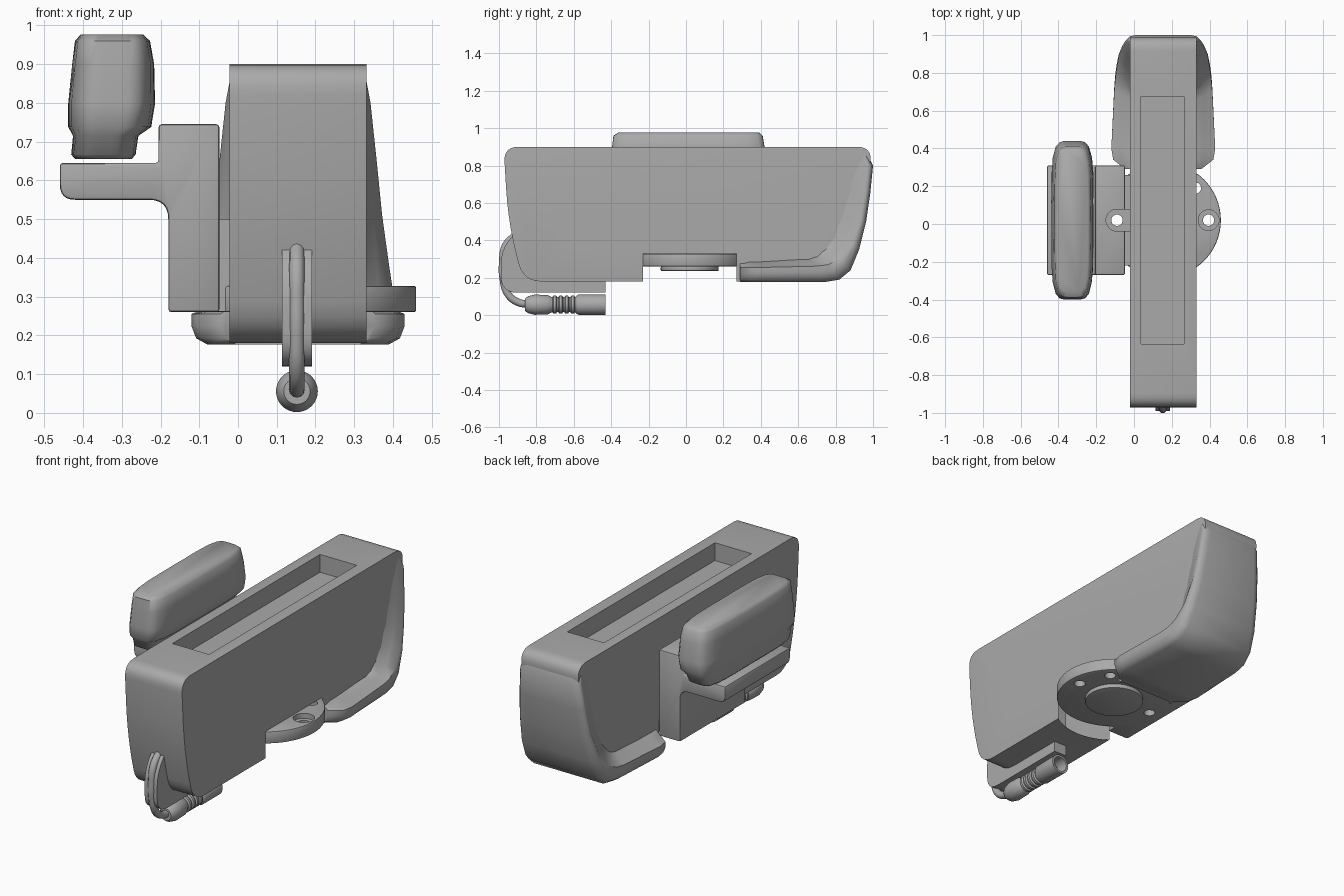
import bpy, bmesh, math, random
from mathutils import Vector

random.seed(4)
old = bpy.data.objects.get("Cube")
if old:
    bpy.data.objects.remove(old)

grey = bpy.data.materials.new("mid_grey")
grey.use_nodes = True
colour = (0.4, 0.4, 0.4, 1)
grey.diffuse_color = colour
grey.node_tree.nodes["Principled BSDF"].inputs["Base Color"].default_value = colour


def finish(name, bm):
    bmesh.ops.recalc_face_normals(bm, faces=bm.faces)
    mesh = bpy.data.meshes.new(name)
    bm.to_mesh(mesh)
    bm.free()
    mesh.materials.append(grey)
    ob = bpy.data.objects.new(name, mesh)
    bpy.context.collection.objects.link(ob)
    return ob


def loft(name, rings):
    """Skin a list of closed rings and cap both ends."""
    bm = bmesh.new()
    rows = [[bm.verts.new(p) for p in ring] for ring in rings]
    n = len(rows[0])
    for a, b in zip(rows, rows[1:]):
        for i in range(n):
            j = (i + 1) % n
            bm.faces.new((a[i], a[j], b[j], b[i]))
    bm.faces.new(rows[0])
    bm.faces.new(rows[-1])
    return finish(name, bm)


def rounded(corners, steps=6):
    """Outline from (a, b, radius) corners."""
    out = []
    for i, (a, b, r) in enumerate(corners):
        p = Vector((a, b))
        q0 = Vector(corners[i - 1][:2])
        q1 = Vector(corners[(i + 1) % len(corners)][:2])
        if r == 0:
            out.append(p)
            continue
        s, e = p + (q0 - p).normalized() * r, p + (q1 - p).normalized() * r
        for k in range(steps + 1):
            t = k / steps
            out.append(s * (1 - t) ** 2 + p * 2 * t * (1 - t) + e * t * t)
    return out


def prism(name, pts, axis, lo, hi):
    place = {"x": lambda p, c: (c, p[0], p[1]),
             "y": lambda p, c: (p[0], c, p[1]),
             "z": lambda p, c: (p[0], p[1], c)}[axis]
    return loft(name, [[place(p, c) for p in pts] for c in (lo, hi)])


def circle(x, y, r, n=48):
    return [(x + r * math.cos(math.tau * i / n), y + r * math.sin(math.tau * i / n))
            for i in range(n)]


def rect(a0, a1, b0, b1):
    return [(a0, b0), (a1, b0), (a1, b1), (a0, b1)]


def activate(ob):
    bpy.ops.object.select_all(action="DESELECT")
    ob.select_set(True)
    bpy.context.view_layer.objects.active = ob


def bevel(ob, width, segments=3, angle=50):
    activate(ob)
    m = ob.modifiers.new("bevel", "BEVEL")
    m.width, m.segments = width, segments
    m.limit_method, m.angle_limit = "ANGLE", math.radians(angle)
    bpy.ops.object.modifier_apply(modifier=m.name)


def cut(ob, cutter):
    activate(ob)
    m = ob.modifiers.new("cut", "BOOLEAN")
    m.operation, m.object, m.solver = "DIFFERENCE", cutter, "EXACT"
    bpy.ops.object.modifier_apply(modifier=m.name)
    bpy.data.objects.remove(cutter)


def smooth(ob, angle=35):
    activate(ob)
    bpy.ops.object.shade_smooth_by_angle(angle=math.radians(angle))


CX, CY = 0.155, 0.02   # mounting axis

# Main body: long rounded slab
body = prism("body", rounded([(-0.975, 0.9, 0.08), (-0.95, 0.48, 0.2), (-0.87, 0.18, 0.1),
                              (0.85, 0.18, 0.12), (0.955, 0.48, 0.2), (0.995, 0.9, 0.08)]),
             "x", -0.022, 0.332)
bevel(body, 0.04, 5)
cut(body, prism("top_pocket", rect(0.037, 0.265, -0.635, 0.675), "z", 0.8, 1.0))
cut(body, prism("flange_seat", circle(CX, CY, 0.307, 64), "z", 0.1, 0.33))
slot = rounded([(-0.7, 0.52, 0.04), (-0.65, 0.36, 0.03), (0.68, 0.36, 0.03), (0.73, 0.52, 0.04)])
for lo, hi in ((0.315, 0.4), (-0.1, -0.005)):
    cut(body, prism("side_slot", slot, "x", lo, hi))
smooth(body)

# Flared heel: outer, rim and root points (y, z) with half width
stations = [((0.965, 0.87), (0.95, 0.87), (0.90, 0.87), 0.174),
            ((1.0, 0.8), (0.97, 0.8), (0.86, 0.8), 0.187),
            ((0.985, 0.65), (0.953, 0.65), (0.83, 0.65), 0.203),
            ((0.963, 0.5), (0.93, 0.51), (0.80, 0.52), 0.217),
            ((0.925, 0.35), (0.885, 0.38), (0.77, 0.42), 0.235),
            ((0.88, 0.24), (0.82, 0.3), (0.73, 0.36), 0.247),
            ((0.82, 0.19), (0.76, 0.27), (0.69, 0.32), 0.255),
            ((0.74, 0.177), (0.7, 0.262), (0.65, 0.305), 0.26),
            ((0.4, 0.177), (0.4, 0.255), (0.4, 0.29), 0.275),
            ((0.34, 0.177), (0.34, 0.255), (0.34, 0.29), 0.265),
            ((0.29, 0.177), (0.29, 0.255), (0.29, 0.29), 0.2)]
rings = []
for outer, rim, root, w in stations:
    o, r = Vector(outer), Vector(rim)
    half = [(0.165, Vector(root)), (w * 0.5 + 0.085, r.lerp(Vector(root), 0.35)), (w, r),
            (w, r.lerp(o, 0.4)), (w - 0.012, r.lerp(o, 0.8)), (w - 0.04, o)]
    ring = [(CX + h, p.x, p.y) for h, p in half]
    ring += [(CX - h, p.x, p.y) for h, p in reversed(half)]
    rings.append(ring)
smooth(loft("flared_heel", rings), 50)

# Round mounting flange, with screw holes and a raised pad below
flange = prism("mounting_flange", circle(CX, CY, 0.305, 64), "z", 0.26, 0.328)
bevel(flange, 0.006, 2)
for dx, dy in ((0.24, 0), (-0.245, 0), (0.17, 0.17)):
    cut(flange, prism("screw_hole", circle(CX + dx, CY + dy, 0.03, 24), "z", 0.2, 0.4))
cut(flange, prism("counterbore", circle(CX + 0.24, CY, 0.055, 32), "z", 0.3, 0.4))
smooth(flange)
pad = prism("flange_pad", circle(CX, CY, 0.155), "z", 0.236, 0.262)
bevel(pad, 0.006, 2)
smooth(pad)

# Side bracket with shelf arm
bracket = prism("side_bracket", rounded([(-0.048, 0.26, 0), (-0.18, 0.26, 0), (-0.18, 0.55, 0.05),
                                         (-0.46, 0.55, 0.04), (-0.46, 0.645, 0),
                                         (-0.205, 0.645, 0), (-0.205, 0.745, 0),
                                         (-0.048, 0.745, 0)]), "y", -0.27, 0.31)
bevel(bracket, 0.008, 2)
spacer = prism("bracket_spacer", rect(-0.055, 0.0, 0.262, 0.5), "y", -0.22, 0.26)
for part in (bracket, spacer):
    cut(part, prism("screw_channel", circle(-0.09, CY, 0.058, 32), "z", 0.33, 0.8))
    cut(part, prism("channel_mouth", rect(-0.09, 0.02, CY - 0.057, CY + 0.057), "z", 0.331, 0.81))
    cut(part, prism("screw_hole", circle(-0.09, CY, 0.03, 24), "z", 0.2, 0.4))
    smooth(part)

# Lumpy hand unit resting above the shelf: z, x range, y range
levels = [(0.655, -0.42, -0.275, -0.34, 0.38), (0.667, -0.43, -0.265, -0.36, 0.40),
          (0.715, -0.425, -0.258, -0.38, 0.42), (0.738, -0.437, -0.225, -0.40, 0.435),
          (0.80, -0.437, -0.215, -0.40, 0.44), (0.9, -0.427, -0.217, -0.395, 0.42),
          (0.96, -0.42, -0.228, -0.388, 0.41), (0.977, -0.405, -0.245, -0.36, 0.39)]
rings = []
for z, x0, x1, y0, y1 in levels:
    ring = []
    for i in range(40):
        a = math.tau * (i + 0.5) / 40
        c, s = math.cos(a), math.sin(a)
        k = (abs(c) ** 5 + abs(s) ** 5) ** -0.2
        wob = 1 + random.uniform(-0.012, 0.012)
        ring.append(((x0 + x1) / 2 + (x1 - x0) / 2 * c * k * wob,
                     (y0 + y1) / 2 + (y1 - y0) / 2 * s * k, z))
    rings.append(ring)
smooth(loft("hand_unit", rings), 50)

# Cable guide: two cheeks around a thin web
guide = rounded([(-0.9, 0.45, 0.02), (-0.99, 0.36, 0.09), (-0.99, 0.12, 0.09),
                 (-0.43, 0.12, 0), (-0.43, 0.45, 0)])
for name, lo, hi in (("guide_cheek_right", 0.113, 0.135), ("guide_cheek_left", 0.169, 0.191)):
    smooth(prism(name, guide, "x", lo, hi))
smooth(prism("guide_web", [(max(p.x, -0.965), p.y) for p in guide], "x", 0.13, 0.174))

# Cable
path = [(-0.91, 0.43), (-0.965, 0.37), (-0.98, 0.28), (-0.978, 0.2),
        (-0.95, 0.11), (-0.9, 0.07), (-0.84, 0.057)]
curve = bpy.data.curves.new("cable", "CURVE")
curve.dimensions = "3D"
curve.bevel_depth, curve.bevel_resolution, curve.use_fill_caps = 0.02, 4, True
spline = curve.splines.new("BEZIER")
spline.bezier_points.add(len(path) - 1)
for pt, (y, z) in zip(spline.bezier_points, path):
    pt.co = (0.152, y, z)
    pt.handle_left_type = pt.handle_right_type = "AUTO"
curve.materials.append(grey)
bpy.context.collection.objects.link(bpy.data.objects.new("cable", curve))

# Plug with ribbed grip and open socket end: y, radius
lathe = [(-0.86, 0.034), (-0.845, 0.045), (-0.81, 0.054), (-0.74, 0.052), (-0.725, 0.044)]
for i in range(4):
    y = -0.715 + i * 0.032
    lathe += [(y, 0.04), (y + 0.006, 0.048), (y + 0.02, 0.048), (y + 0.026, 0.04)]
lathe += [(-0.585, 0.048), (-0.575, 0.054), (-0.43, 0.054), (-0.43, 0.042), (-0.5, 0.042)]
smooth(loft("plug", [[(x, y, z) for x, z in circle(0.152, 0.056, r, 32)] for y, r in lathe]))
